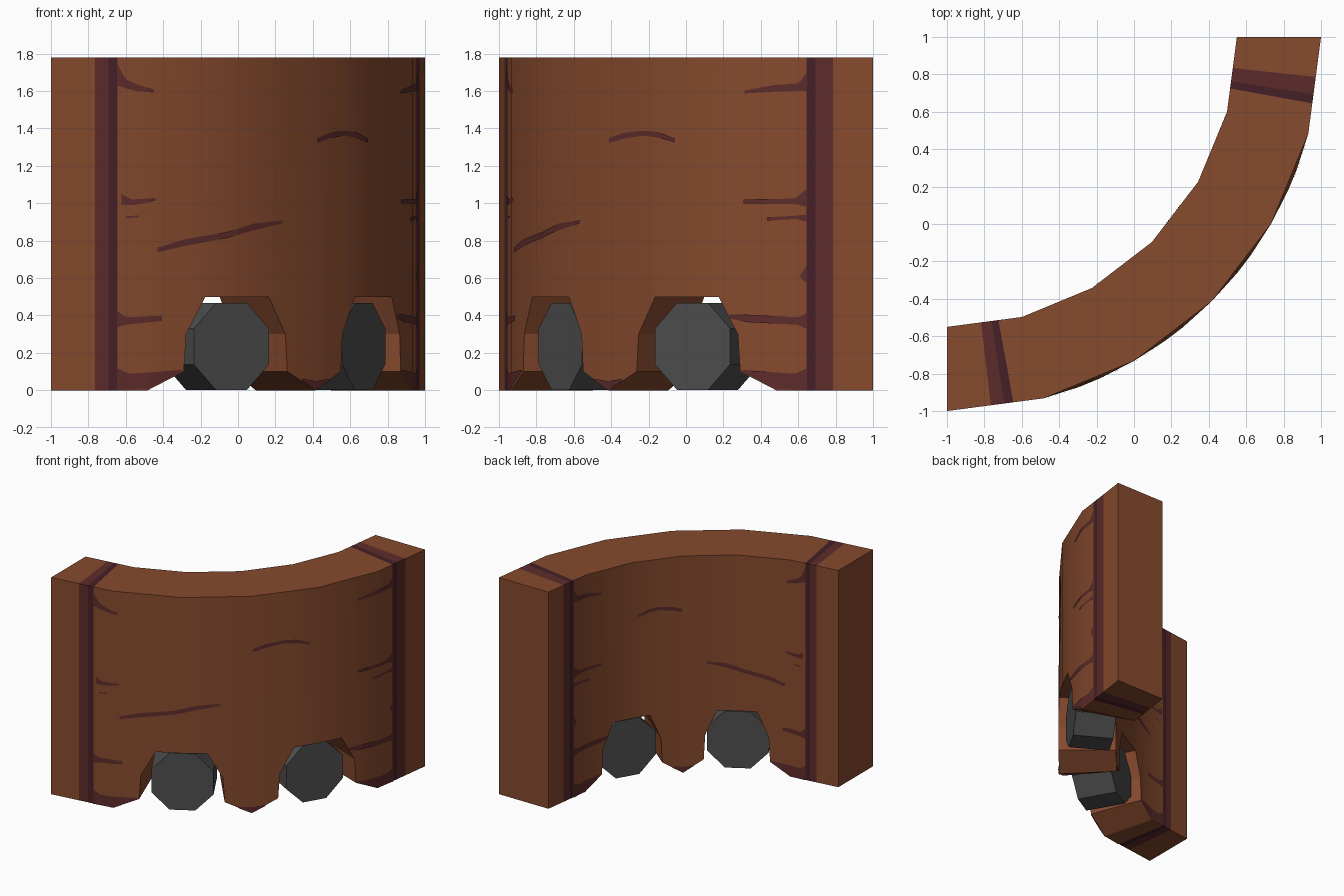
import bpy, bmesh, math
from mathutils import Vector, Matrix

if "Cube" in bpy.data.objects:
    bpy.data.objects.remove(bpy.data.objects["Cube"])

R_OUT, R_IN, TOP = 2.0, 1.55, 1.78
CENTRE = (-1.0, 1.0)


def material(name, rgb):
    m = bpy.data.materials.new(name)
    m.diffuse_color = (*rgb, 1)
    m.use_nodes = True
    m.node_tree.nodes["Principled BSDF"].inputs["Base Color"].default_value = m.diffuse_color
    return m


CLAY = material("clay brown", (0.24, 0.069, 0.027))
MAROON = material("maroon", (0.11, 0.024, 0.024))
PLUM = material("dark plum", (0.06, 0.014, 0.021))
GREY = material("wheel grey", (0.076, 0.076, 0.076))


def make(name, bm, mats):
    me = bpy.data.meshes.new(name)
    bm.to_mesh(me)
    bm.free()
    ob = bpy.data.objects.new(name, me)
    bpy.context.collection.objects.link(ob)
    for m in mats:
        me.materials.append(m)
    return ob


def polar(r, a, z):
    t = math.radians(a)
    return Vector((CENTRE[0] + r * math.sin(t), CENTRE[1] - r * math.cos(t), z))


def chord(r, a):
    # radius of the 15 degree faceted arc at angle a
    return r * math.cos(math.radians(7.5)) / math.cos(math.radians(a % 15 - 7.5))


# wall columns: (angle, bottom height); an arch is centred on 30 and on 60 degrees
ARCH = [(-9.2, 0.1), (-8.8, 0.3), (-5.6, 0.5), (0, 0.5), (5.6, 0.5), (8.8, 0.3), (9.2, 0.1)]
cols = [(a, 0) for a in (0, 6.8, 8.9, 10.3, 15, 45, 75, 79.7, 81.1, 83.8, 90)]
cols += [(c + d, h) for c in (30, 60) for d, h in ARCH]
cols.sort()

# curved wall, striped by angle
bm = bmesh.new()
rings = []
for a, h in cols:
    ring = [polar(chord(R_OUT, a), a, TOP),
            polar(R_OUT if h else chord(R_OUT, a), a, h),
            polar(R_IN if h else chord(R_IN, a), a, h),
            polar(chord(R_IN, a), a, TOP)]
    rings.append([bm.verts.new(p) for p in ring])
for i in range(len(cols) - 1):
    mid = (cols[i][0] + cols[i + 1][0]) / 2
    e = min(mid, 90 - mid)
    mat = 1 if 6 < e < 8.9 else 2 if 8.9 < e < 10.3 else 0
    for k in range(4):
        n = (k + 1) % 4
        f = bm.faces.new((rings[i][k], rings[i][n], rings[i + 1][n], rings[i + 1][k]))
        f.material_index = mat
bm.faces.new(rings[0])
bm.faces.new(rings[-1])
bmesh.ops.recalc_face_normals(bm, faces=bm.faces)
wall = make("curved_wall", bm, [CLAY, MAROON, PLUM])
bpy.context.view_layer.objects.active = wall
wall.select_set(True)
bpy.ops.object.shade_smooth_by_angle(angle=math.radians(20))


def lerp(pts, a, k):
    for p, q in zip(pts, pts[1:]):
        if p[0] <= a <= q[0]:
            return p[k] + (q[k] - p[k]) * (a - p[0]) / (q[0] - p[0])
    return pts[-1][k]


def wall_radius(r, a, z):
    # the wall swells from the facet to the true arc near the arches
    bulge = 0 if a < 15 or a > 75 else max(0, 1 - max(z - 0.3, 0) / (TOP - 0.3))
    c = chord(r, a)
    return c + (r - c) * bulge


def crack(bm, pts):
    # thin painted ribbon through (angle, height, half width) on both wall sides
    n = max(4, int((pts[-1][0] - pts[0][0]) / 0.5))
    for r, s in ((R_OUT, 1), (R_IN, -1)):
        prev = None
        for i in range(n + 1):
            a = pts[0][0] + (pts[-1][0] - pts[0][0]) * i / n
            z, w = lerp(pts, a, 1), lerp(pts, a, 2)
            row = [bm.verts.new(polar(wall_radius(r, a, zz) + s * 0.005, a, zz))
                   for zz in (z - w, z + w)]
            if prev:
                q = (prev[0], row[0], row[1], prev[1])
                bm.faces.new(q if s > 0 else q[::-1])
            prev = row


def flip(pts):
    return [(90 - a, z, w) for a, z, w in reversed(pts)]


# painted cracks
bm = bmesh.new()
crack(bm, [(16.5, 0.75, 0.012), (21, 0.79, 0.018), (28, 0.83, 0.016), (33, 0.875, 0.018), (38.3, 0.9, 0.008)])
crack(bm, [(45.2, 1.335, 0.012), (48, 1.36, 0.015), (52, 1.375, 0.013), (55, 1.365, 0.015), (58, 1.335, 0.01)])
left = [
    [(10.2, 1.69, 0.06), (11.5, 1.64, 0.025), (13.5, 1.615, 0.017), (16, 1.6, 0.008)],
    [(10.9, 1.02, 0.03), (12.5, 1.005, 0.015), (16.2, 1.02, 0.008)],
    [(11.6, 0.925, 0.005), (13.6, 0.93, 0.005)],
    [(10.2, 0.38, 0.045), (11.5, 0.37, 0.02), (17.2, 0.385, 0.014)],
    [(10.2, 0.06, 0.06), (12, 0.045, 0.043), (15, 0.05, 0.045), (20.5, 0.105, 0.004)],
]
right = [
    [(10.2, 1.65, 0.05), (11.5, 1.62, 0.02), (15, 1.615, 0.018), (20.2, 1.595, 0.008)],
    [(10.2, 1.03, 0.05), (12, 1.01, 0.015), (20.4, 1.01, 0.01)],
    [(10.2, 0.92, 0.02), (12, 0.925, 0.008), (16.4, 0.915, 0.01)],
    [(10.2, 0.62, 0.05), (11.2, 0.61, 0.01)],
    [(10.2, 0.37, 0.045), (11.5, 0.37, 0.02), (20, 0.385, 0.02), (22.5, 0.395, 0.01)],
    [(10.2, 0.06, 0.06), (12, 0.045, 0.043), (15, 0.05, 0.045), (20.5, 0.105, 0.004)],
]
for p in left:
    crack(bm, p)
for p in right:
    crack(bm, flip(p))
# worn tip of the middle pier
crack(bm, [(42, 0.056, 0.005), (45, 0.025, 0.024), (48, 0.056, 0.005)])
make("painted_cracks", bm, [MAROON])

# octagonal wheels, axles pointing to the arc centre
for name, a in (("front_wheel", 30), ("side_wheel", 60)):
    bm = bmesh.new()
    bmesh.ops.create_cone(bm, cap_ends=True, segments=8, depth=0.32,
                          radius1=0.232 / math.cos(math.pi / 8), radius2=0.232 / math.cos(math.pi / 8))
    axis = (polar(1, a, 0) - polar(0, a, 0)).normalized()
    side = Vector((0, 0, 1)).cross(axis)
    rot = Matrix((side, Vector((0, 0, 1)), -side.cross(Vector((0, 0, 1))))).transposed()
    first = max(bm.verts, key=lambda v: v.co.x)
    # flat side down
    if abs(math.degrees(math.atan2(first.co.y, first.co.x))) < 1:
        bmesh.ops.rotate(bm, verts=bm.verts, matrix=Matrix.Rotation(math.pi / 8, 3, 'Z'))
    for v in bm.verts:
        v.co = rot @ v.co + polar(1.77, a, 0.234)
    bmesh.ops.recalc_face_normals(bm, faces=bm.faces)
    make(name, bm, [GREY])
